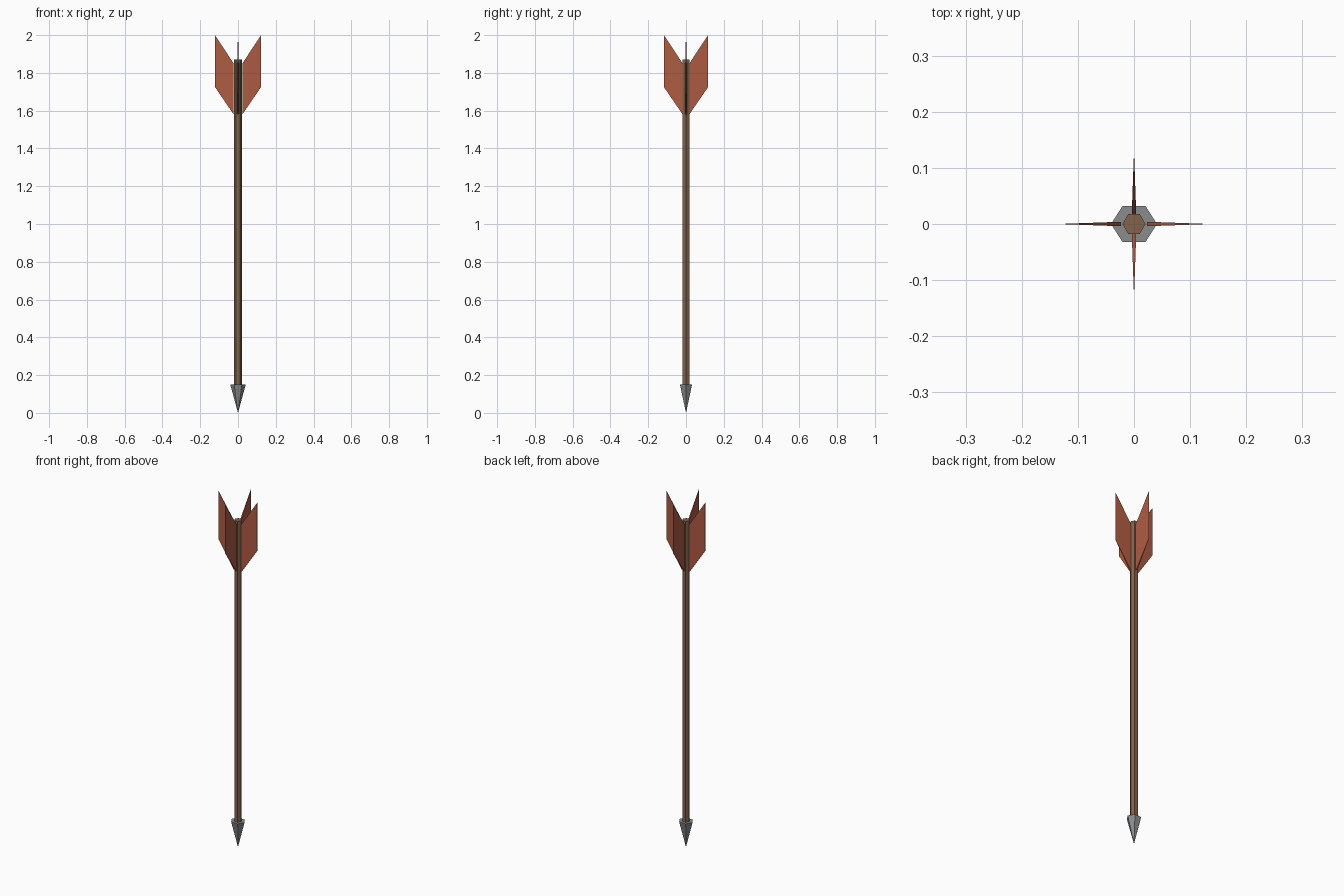
import bpy, bmesh, math
from mathutils import Matrix

if "Cube" in bpy.data.objects:
    bpy.data.objects.remove(bpy.data.objects["Cube"])


def material(name, rgb):
    m = bpy.data.materials.new(name)
    m.diffuse_color = (*rgb, 1)
    m.use_nodes = True
    m.node_tree.nodes["Principled BSDF"].inputs["Base Color"].default_value = m.diffuse_color
    return m


WOOD = material("brown wood", (0.23, 0.125, 0.07))
STEEL = material("grey steel", (0.25, 0.26, 0.27))
RED = material("red feather", (0.42, 0.105, 0.055))


def finish(name, bm, mat):
    bmesh.ops.recalc_face_normals(bm, faces=bm.faces)
    me = bpy.data.meshes.new(name)
    bm.to_mesh(me)
    bm.free()
    me.materials.append(mat)
    ob = bpy.data.objects.new(name, me)
    bpy.context.collection.objects.link(ob)
    return ob


def hex_cone(name, r_low, r_high, z0, z1, y_scale, mat):
    """Six-sided prism or cone with corners on the x axis."""
    bm = bmesh.new()
    bmesh.ops.create_cone(bm, cap_ends=True, segments=6, radius1=r_low,
                          radius2=r_high, depth=z1 - z0,
                          matrix=Matrix.Translation((0, 0, (z0 + z1) / 2)))
    turn = 0 if any(abs(v.co.y) < 1e-5 and abs(v.co.x) > 0.01 for v in bm.verts) else math.pi / 6
    bmesh.ops.transform(bm, verts=bm.verts,
                        matrix=Matrix.Diagonal((1, y_scale, 1, 1)) @ Matrix.Rotation(turn, 4, 'Z'))
    bmesh.ops.remove_doubles(bm, verts=bm.verts, dist=1e-5)
    return finish(name, bm, mat)


# Shaft and pointed head
hex_cone("shaft", 0.0205, 0.0205, 0.14, 1.87, 1, WOOD)
hex_cone("arrow_head", 0, 0.041, 0, 0.15, 0.9, STEEL)


# Four slanted feathers, thick at the shaft and thin at the outer edge
def feather(name, angle, inner, outer):
    bm = bmesh.new()
    outline = [(inner, 1.58, 0.004), (outer, 1.725, 0.0005),
               (outer, 2.0, 0.0005), (inner, 1.85, 0.004)]
    sides = [[bm.verts.new((x, s * t, z)) for x, z, t in outline] for s in (-1, 1)]
    for side in sides:
        bm.faces.new(side)
    for i in range(4):
        j = (i + 1) % 4
        bm.faces.new((sides[0][i], sides[0][j], sides[1][j], sides[1][i]))
    bmesh.ops.rotate(bm, verts=bm.verts, matrix=Matrix.Rotation(angle, 3, 'Z'))
    finish(name, bm, RED)


for i, side in enumerate(("right", "back", "left", "front")):
    inner, outer = ((0.023, 0.122), (0.0175, 0.117))[i % 2]
    feather("feather_" + side, i * math.pi / 2, inner, outer)
